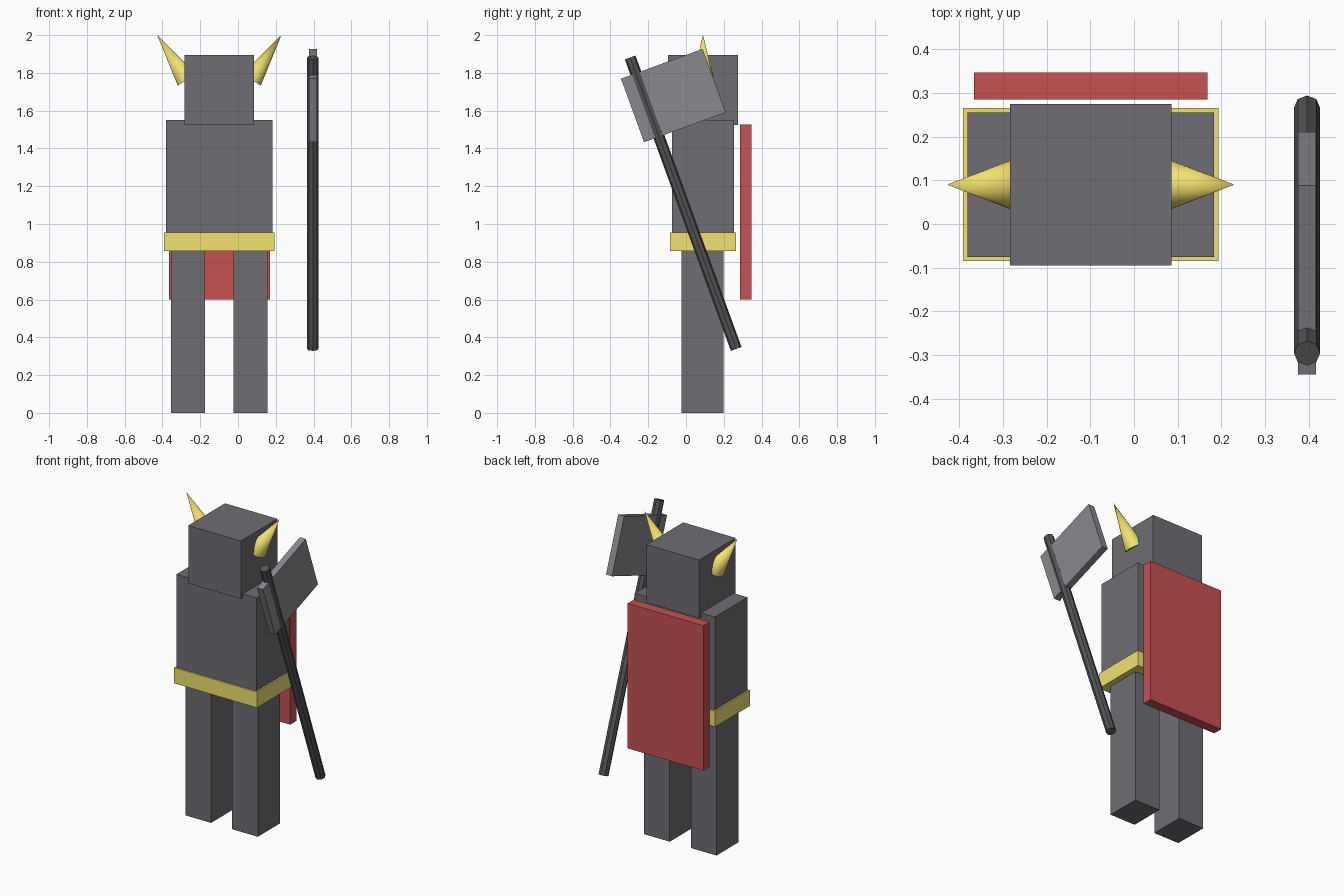
import bpy
from math import radians

if "Cube" in bpy.data.objects:
    bpy.data.objects.remove(bpy.data.objects["Cube"])

CX, CY = -0.099, 0.09   # centre line of the figure


def material(name, rgb):
    m = bpy.data.materials.new(name)
    m.diffuse_color = (*rgb, 1)
    m.use_nodes = True
    m.node_tree.nodes["Principled BSDF"].inputs["Base Color"].default_value = m.diffuse_color
    return m


gold = material("gold", (0.89, 0.76, 0.156))
red = material("red", (0.57, 0.083, 0.084))
iron = material("dark_iron", (0.156, 0.153, 0.171))
steel = material("blade_steel", (0.25, 0.245, 0.27))
wood = material("dark_handle", (0.09, 0.09, 0.095))


def finish(name, mat):
    ob = bpy.context.object
    ob.name = name
    ob.data.materials.append(mat)
    return ob


def box(name, centre, size, mat, tilt=0):
    bpy.ops.mesh.primitive_cube_add(size=1, location=centre, rotation=(tilt, 0, 0))
    bpy.context.object.scale = size
    bpy.ops.object.transform_apply(location=False, rotation=False, scale=True)
    return finish(name, mat)


# Body
box("head", (CX, CY, 1.71), (0.37, 0.37, 0.37), iron)
box("torso", (CX, CY, 1.25), (0.565, 0.33, 0.60), iron)
box("belt", (CX, CY, 0.906), (0.585, 0.35, 0.10), gold)
box("cape", (CX, 0.316, 1.063), (0.535, 0.062, 0.925), red)

# Mirrored legs and horns
for side, label in ((-1, "left"), (1, "right")):
    box(label + "_leg", (CX + side * 0.165, 0.0875, 0.435), (0.181, 0.223, 0.87), iron)
    bpy.ops.mesh.primitive_cone_add(
        vertices=32, radius1=0.058, depth=0.283,
        location=(CX + side * 0.25, CY, 1.882),
        rotation=(0, side * radians(33.7), 0))
    finish(label + "_horn", gold)
    bpy.ops.object.shade_smooth_by_angle()

# Axe: eight-sided handle and slab blade, leaning forward
lean = radians(20)
bpy.ops.mesh.primitive_cylinder_add(
    vertices=8, radius=0.03, depth=1.642,
    location=(0.396, -0.015, 1.11), rotation=(lean, 0, 0))
finish("axe_handle", wood)
box("axe_blade", (0.396, -0.067, 1.68), (0.042, 0.46, 0.358), steel, tilt=lean)
